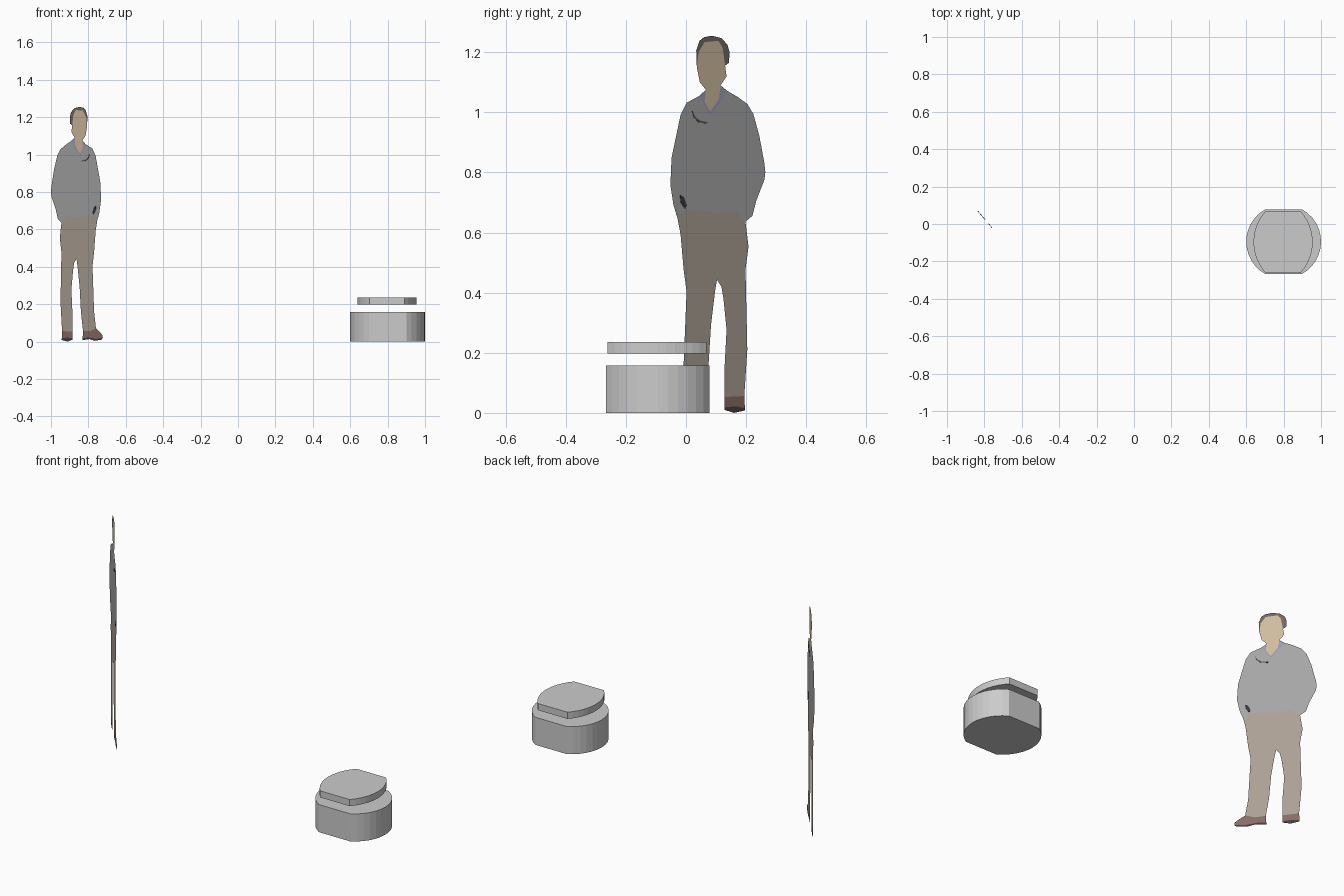
import bpy, bmesh
from math import sqrt, asin, sin, cos


def make_object(name, bm, color=None):
    me = bpy.data.meshes.new(name)
    bm.to_mesh(me)
    bm.free()
    ob = bpy.data.objects.new(name, me)
    bpy.context.collection.objects.link(ob)
    if color:
        mat = bpy.data.materials.new(name + "_color")
        mat.diffuse_color = (*color, 1)
        me.materials.append(mat)
    return ob


# Stool parts: two bulging arcs joined by flat front and back faces
def barrel_block(name, cx, cy, flat, half_y, bulge, z0, z1, n=12):
    r = (half_y ** 2 + bulge ** 2) / (2 * bulge)
    a = asin(half_y / r)
    off = flat + bulge - r
    right = [(off + r * cos(t), r * sin(t)) for t in
             (-a + 2 * a * i / n for i in range(n + 1))]
    outline = right + [(-x, -y) for x, y in right]
    bm = bmesh.new()
    face = bm.faces.new([bm.verts.new((cx + x, cy + y, z0)) for x, y in outline])
    ext = bmesh.ops.extrude_face_region(bm, geom=[face], use_keep_orig=True)
    top = [v for v in ext["geom"] if isinstance(v, bmesh.types.BMVert)]
    bmesh.ops.translate(bm, verts=top, vec=(0, 0, z1 - z0))
    bmesh.ops.recalc_face_normals(bm, faces=bm.faces)
    return make_object(name, bm)


barrel_block("stool_base", 0.8, -0.0945, 0.1, 0.172, 0.1, 0, 0.158)
barrel_block("stool_top", 0.797, -0.0965, 0.094, 0.165, 0.064, 0.198, 0.236)


# Flat standing figure: outlines given as (y, z) on a vertical slanted plane
def cutout(name, pts, color, raised=False):
    bm = bmesh.new()
    f = bm.faces.new([bm.verts.new((-1 + (0.264 - y) / 1.18, y, z)) for y, z in pts])
    f.normal_update()
    if f.normal.x < 0:
        f.normal_flip()
    bmesh.ops.triangulate(bm, faces=[f], ngon_method='EAR_CLIP')
    bmesh.ops.dissolve_limit(bm, angle_limit=0.02, verts=bm.verts, edges=bm.edges)
    ob = make_object(name, bm, color)
    if raised:
        m = ob.modifiers.new("thin", 'SOLIDIFY')
        m.thickness = 0.003
        m.offset = 0
    return ob


hem = [(-.028, .646), (-.015, .66), (0, .676), (.045, .672), (.111, .663),
       (.164, .673), (.198, .636)]

cutout("sweater", [
    (.045, 1.055), (.002, 1.032), (-.018, .992), (-.032, .925), (-.048, .849),
    (-.052, .759), (-.042, .693)] + hem + [
    (.221, .656), (.234, .706), (.261, .776), (.264, .8), (.261, .83), (.244, .922),
    (.224, .995), (.204, 1.028), (.171, 1.052), (.138, 1.071), (.081, .988)],
    (.38, .38, .38))

cutout("trousers", hem[::-1] + [
    (-.018, .593), (-.008, .477), (.002, .404), (-.003, .277), (-.008, .161),
    (-.02, .07), (.02, .055), (.062, .058), (.075, .16), (.083, .29), (.096, .4),
    (.103, .443), (.118, .42), (.125, .377), (.135, .277), (.128, .145), (.128, .053),
    (.194, .056), (.204, .211), (.201, .377), (.198, .477), (.208, .553)],
    (.41, .35, .3))

# Head
hairline = [(.036, 1.15), (.042, 1.2), (.062, 1.234), (.108, 1.238),
            (.122, 1.215), (.13, 1.155)]
cutout("face", hairline + [(.135, 1.12), (.115, 1.09), (.11, 1.045),
                           (.081, 1.003), (.062, 1.035), (.066, 1.075), (.046, 1.1)],
       (.62, .5, .34))
cutout("hair", hairline + [(.143, 1.165), (.145, 1.2), (.138, 1.225), (.118, 1.247),
                           (.085, 1.255), (.06, 1.25), (.045, 1.238), (.034, 1.205)],
       (.16, .14, .13))

# Shirt collar
cutout("collar_left", [(.066, 1.075), (.045, 1.055), (.081, .988), (.081, 1.003),
                       (.062, 1.035)], (.33, .33, .45))
cutout("collar_right", [(.115, 1.09), (.138, 1.071), (.081, .988), (.081, 1.003),
                        (.11, 1.045)], (.33, .33, .45))

# Shoes with soles
cutout("front_shoe", [(-.02, .07), (-.045, .05), (-.06, .035), (-.063, .02),
                      (-.02, .014), (.03, .022), (.064, .018), (.062, .058),
                      (.02, .055)], (.25, .15, .13))
cutout("front_sole", [(-.063, .02), (-.055, .01), (-.01, .004), (.02, .013),
                      (.064, .008), (.064, .018), (.03, .022), (-.02, .014)],
       (.06, .05, .05))
cutout("rear_shoe", [(.128, .053), (.128, .018), (.165, .022), (.196, .016),
                     (.194, .056)], (.25, .15, .13))
cutout("rear_sole", [(.128, .018), (.128, .01), (.16, 0), (.196, .008),
                     (.196, .016), (.165, .022)], (.06, .05, .05))

# Small dark details
cutout("watch", [(-.02, .725), (-.008, .718), (.002, .69), (-.004, .68),
                 (-.018, .7)], (.04, .04, .04), True)
cutout("sweater_crease", [(.02, 1.005), (.03, .985), (.045, .973), (.07, .968),
                          (.07, .962), (.042, .967), (.026, .982)],
       (.1, .1, .1), True)
